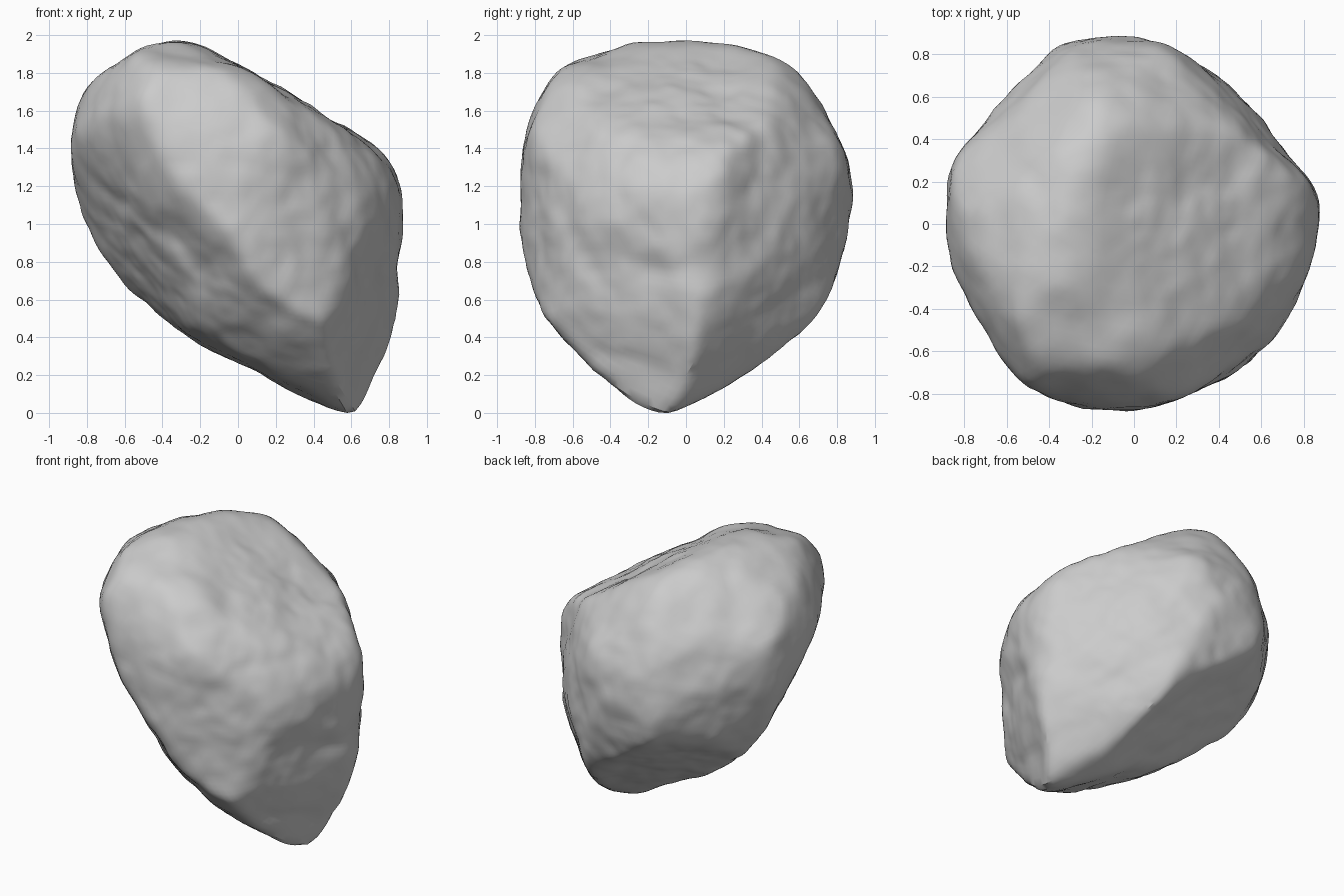
import bpy
import bmesh
import math
from mathutils import Vector, noise

if "Cube" in bpy.data.objects:
    bpy.data.objects.remove(bpy.data.objects["Cube"], do_unlink=True)

# Outline corners of the boulder in six planes, in hundredths, around its middle
FRONT = [(-35, 100), (-20, 97), (40, 65), (70, 47), (86, 25), (87, 10), (82, -55), (75, -80),
         (66, -95), (50, -100), (20, -85), (-40, -50), (-60, -33), (-80, 0), (-87, 25),
         (-88, 50), (-83, 70), (-70, 84)]
SIDE = [(14, 100), (50, 90), (75, 60), (85, 38), (88, 20), (84, -10), (70, -45), (60, -60),
        (10, -93), (-10, -100), (-25, -95), (-73, -50), (-85, -18), (-88, 25), (-85, 50),
        (-70, 82), (-45, 93)]
PLAN = [(-10, 88), (15, 85), (60, 50), (80, 25), (87, 10), (87, -5), (80, -30), (65, -55),
        (40, -74), (10, -86), (-10, -88), (-35, -84), (-50, -77), (-83, -30), (-88, -15),
        (-87, 25), (-60, 62), (-35, 84)]
FRONT_DIAGONAL = [(-21, 104), (23, 99), (59, 66), (74, 27), (80, 5), (77, -17), (67, -76),
                  (50, -103), (29, -109), (-17, -82), (-55, -36), (-79, 11), (-88, 42),
                  (-86, 61), (-71, 85), (-46, 97)]
BACK_DIAGONAL = [(34, 94), (52, 95), (71, 91), (88, 79), (88, 58), (81, 27), (56, -20),
                 (31, -54), (-2, -74), (-33, -78), (-60, -69), (-79, -11), (-80, 36), (-48, 73)]
LOW_DIAGONAL = [(38, 93), (60, 83), (76, 66), (83, 39), (85, 17), (78, -11), (55, -41),
                (22, -55), (-28, -74), (-46, -77), (-63, -75), (-84, -57), (-86, -39),
                (-86, -1), (-82, 27), (-71, 47), (-46, 64)]

X, Y, Z = Vector((1, 0, 0)), Vector((0, 1, 0)), Vector((0, 0, 1))


def tilted_axes(turn, tilt):
    """Right and up axes of a plane turned from the front and tilted up, in degrees."""
    turn, tilt = math.radians(turn), math.radians(tilt)
    flat = Vector((math.sin(turn), -math.cos(turn), 0))
    return Z.cross(flat), Z * math.cos(tilt) - flat * math.sin(tilt)


outlines = [(FRONT, X, Z), (SIDE, Y, Z), (PLAN, X, Y),
            (FRONT_DIAGONAL, *tilted_axes(38, 22)),
            (BACK_DIAGONAL, *tilted_axes(218, 22)),
            (LOW_DIAGONAL, *tilted_axes(135, -24))]

# Cutting planes touching every outline
STEPS = 24
normals, reach = [], []
for points, right, up in outlines:
    for i in range(STEPS):
        c, s = math.cos(math.tau * i / STEPS), math.sin(math.tau * i / STEPS)
        normals.append(right * c + up * s)
        reach.append(max(u * c + v * s for u, v in points) / 100)

# Broad broken faces: direction and distance from the middle
facets = [((0.87, -0.42, -0.25), 0.84),   # lower left flank
          ((0.61, 0.61, -0.50), 0.85),    # lower back
          ((-0.43, 0.49, -0.77), 0.60),   # underside
          ((-0.55, 0.55, 0.63), 0.98),    # upper back
          ((0.55, -0.60, 0.58), 0.90)]    # upper front
facets = [(Vector(n).normalized(), h) for n, h in facets]

SHARPNESS = 42


def radius(d, planes):
    """Distance to the softly blended cutting planes along a direction."""
    total = 0.0
    for n, h in planes:
        a = n.dot(d) / h
        if a > 0.5:
            total += a ** SHARPNESS
    return total ** (-1 / SHARPNESS)


def groove(distance, width):
    return math.exp(-(distance / width) ** 2)


def relief(p):
    """Bumps, fine roughness and worn ledges on the stone."""
    bump = 0.014 * noise.noise(p * 2.6 + Vector((3, 1, 7)))
    bump += 0.014 * noise.noise(p * 5.5) + 0.005 * noise.noise(p * 13)
    # Ring-shaped ledge on the left flank
    if p.x > 0:
        ring = math.hypot(p.y + 0.12, p.z - 0.27) + 0.08 * noise.noise(p * 3)
        bump -= 0.022 * min(1, p.x * 3) * groove(ring - 0.54, 0.09)
    # Slanting ledge under the front
    if p.y < 0:
        slant = 0.545 * p.x + 0.84 * p.z + 0.24 + 0.12 * noise.noise(p * 4)
        bump -= 0.015 * min(1, -p.y * 3) * groove(slant, 0.08)
    return bump


def stone_point(d, planes):
    p = d * radius(d, planes)
    return p + d * relief(p)


def ball(level):
    bm = bmesh.new()
    bmesh.ops.create_icosphere(bm, subdivisions=level, radius=1)
    return bm


# Adjust the planes until the softened body reaches each outline
sample = ball(4)
directions = [v.co.normalized() for v in sample.verts]
sample.free()
offsets = list(reach)
for _ in range(10):
    planes = list(zip(normals, offsets)) + facets
    body = [stone_point(d, planes) for d in directions]
    for i, n in enumerate(normals):
        ratio = reach[i] / max(n.dot(p) for p in body)
        offsets[i] = min(offsets[i] * ratio ** 0.7, reach[i] * 1.15)

# Stone body, standing on the ground
planes = list(zip(normals, offsets)) + facets
bm = ball(6)
for v in bm.verts:
    v.co = stone_point(v.co.normalized(), planes)
ground = min(v.co.z for v in bm.verts)
bmesh.ops.translate(bm, verts=bm.verts, vec=(0, 0, -ground))

mesh = bpy.data.meshes.new("boulder")
bm.to_mesh(mesh)
bm.free()
boulder = bpy.data.objects.new("boulder", mesh)
bpy.context.collection.objects.link(boulder)

# Plain grey stone
stone = bpy.data.materials.new("grey stone")
stone.use_nodes = True
grey = (0.6, 0.6, 0.6, 1)
stone.diffuse_color = grey
stone.node_tree.nodes["Principled BSDF"].inputs["Base Color"].default_value = grey
mesh.materials.append(stone)

bpy.context.view_layer.objects.active = boulder
boulder.select_set(True)
bpy.ops.object.shade_smooth_by_angle(angle=math.radians(30))
